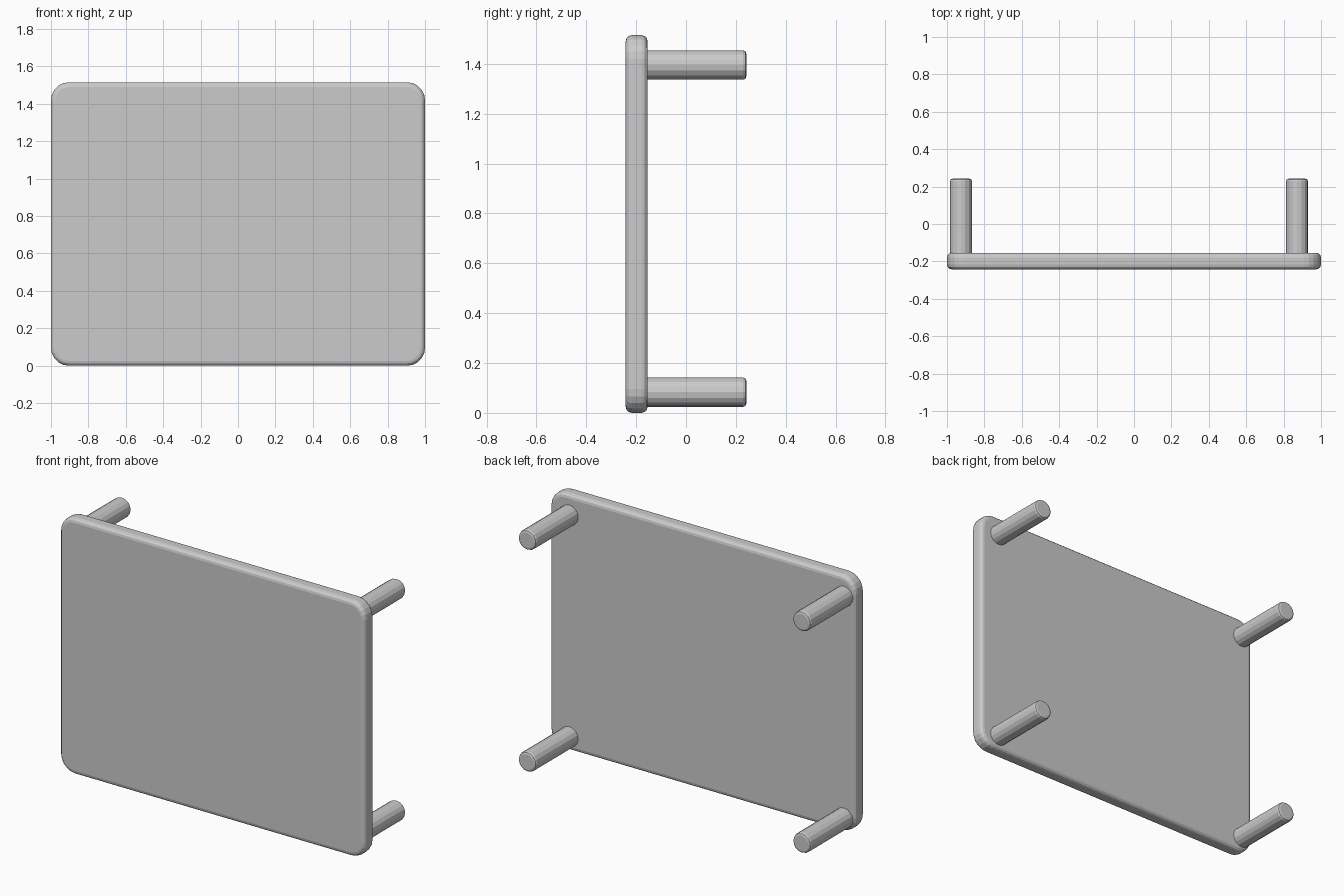
import bpy, bmesh, math
from mathutils import Matrix, Vector

if "Cube" in bpy.data.objects:
    bpy.data.objects.remove(bpy.data.objects["Cube"])

grey = bpy.data.materials.new("light_grey")
grey.diffuse_color = (0.6, 0.6, 0.6, 1)
grey.use_nodes = True
grey.node_tree.nodes["Principled BSDF"].inputs["Base Color"].default_value = grey.diffuse_color


def finish(bm, name):
    bmesh.ops.recalc_face_normals(bm, faces=bm.faces)
    mesh = bpy.data.meshes.new(name)
    bm.to_mesh(mesh)
    bm.free()
    mesh.materials.append(grey)
    obj = bpy.data.objects.new(name, mesh)
    bpy.context.collection.objects.link(obj)
    return obj


# Upright panel: rounded rectangle, extruded, with rounded rims
def make_panel(half_w, height, y0, y1, radius, rim, steps=5):
    bm = bmesh.new()
    verts = []
    corners = [(1, 1), (-1, 1), (-1, -1), (1, -1)]
    for i, (sx, sz) in enumerate(corners):
        cx = sx * (half_w - radius)
        cz = height / 2 + sz * (height / 2 - radius)
        for k in range(steps + 1):
            a = math.pi / 2 * (i + k / steps)
            verts.append(bm.verts.new((cx + radius * math.cos(a), y0,
                                       cz + radius * math.sin(a))))
    face = bm.faces.new(verts)
    ext = bmesh.ops.extrude_face_region(bm, geom=[face])
    moved = [g for g in ext["geom"] if isinstance(g, bmesh.types.BMVert)]
    bmesh.ops.translate(bm, verts=moved, vec=(0, y1 - y0, 0))
    rims = [e for e in bm.edges
            if abs(e.verts[0].co.y - e.verts[1].co.y) < 1e-5]
    bmesh.ops.bevel(bm, geom=rims, offset=rim, segments=3, profile=0.5,
                    affect='EDGES')
    return finish(bm, "panel")


# Round leg pointing backwards, with a softened free end
def make_leg(name, x, z, radius, y0, y1):
    bm = bmesh.new()
    place = (Matrix.Translation(Vector((x, (y0 + y1) / 2, z)))
             @ Matrix.Rotation(math.pi / 2, 4, 'X'))
    bmesh.ops.create_cone(bm, cap_ends=True, segments=16, radius1=radius,
                          radius2=radius, depth=y1 - y0, matrix=place)
    tip = [e for e in bm.edges if all(v.co.y > y1 - 1e-4 for v in e.verts)]
    bmesh.ops.bevel(bm, geom=tip, offset=0.013, segments=2, profile=0.5,
                    affect='EDGES')
    return finish(bm, name)


make_panel(1.0, 1.515, -0.242, -0.154, 0.095, 0.025)
for side, x in (("left", -0.925), ("right", 0.872)):
    for level, z in (("lower", 0.083), ("upper", 1.395)):
        make_leg(f"{level}_{side}_leg", x, z, 0.059, -0.19, 0.242)
